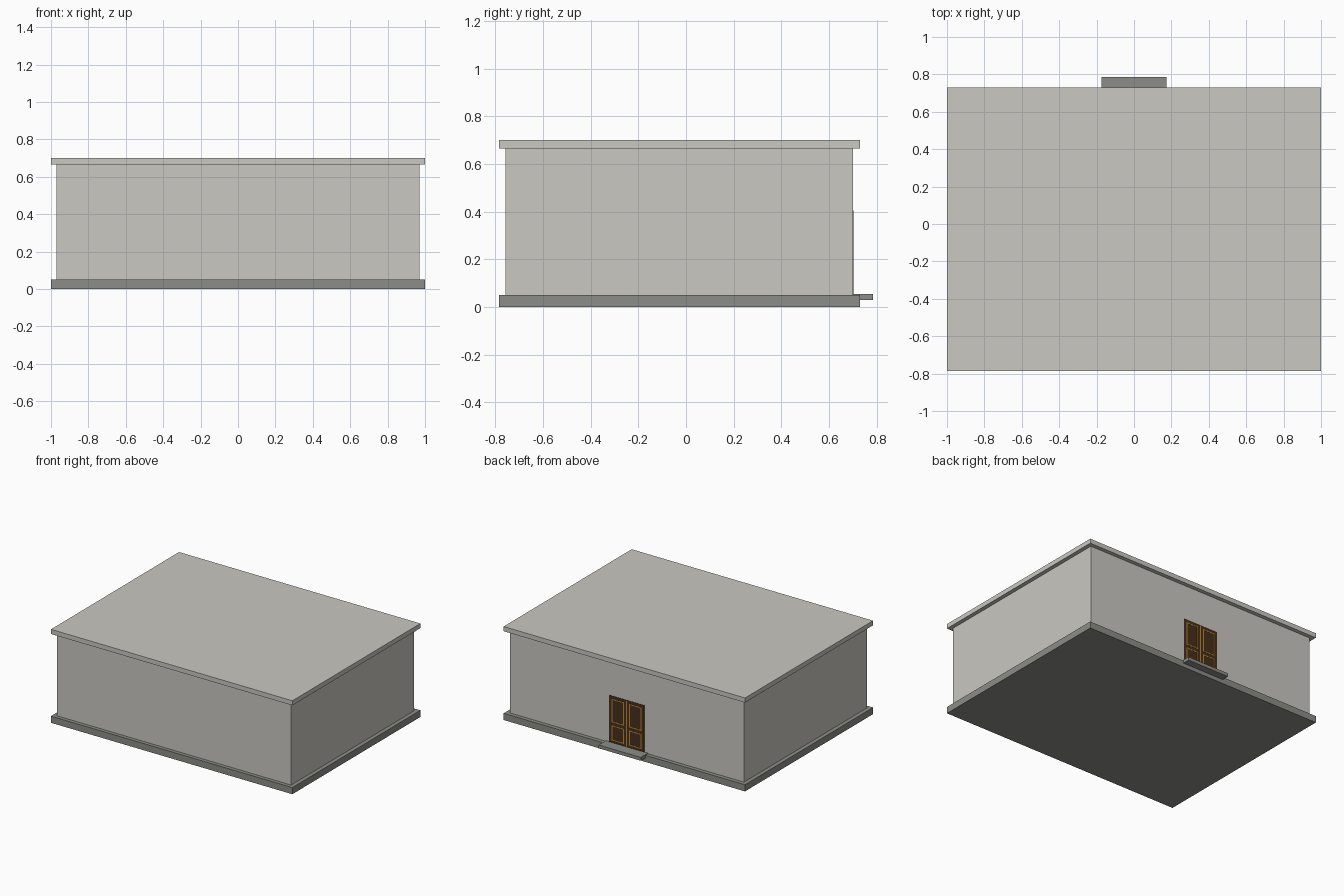
import bpy

if "Cube" in bpy.data.objects:
    bpy.data.objects.remove(bpy.data.objects["Cube"])


def material(name, srgb):
    """Flat material from an sRGB colour."""
    lin = [c / 12.92 if c <= 0.04045 else ((c + 0.055) / 1.055) ** 2.4 for c in srgb]
    m = bpy.data.materials.new(name)
    m.diffuse_color = (*lin, 1)
    m.use_nodes = True
    m.node_tree.nodes["Principled BSDF"].inputs["Base Color"].default_value = m.diffuse_color
    return m


PLASTER = material("pale_plaster", (0.79, 0.785, 0.76))
STONE = material("grey_stone", (0.55, 0.555, 0.53))
WOOD = material("dark_wood", (0.27, 0.185, 0.11))
GOLD = material("gold_trim", (0.74, 0.53, 0.18))


def box(name, mat, x, y, z):
    """Box spanning the given (min, max) ranges."""
    spans = (x, y, z)
    bpy.ops.mesh.primitive_cube_add(size=1, location=[(a + b) / 2 for a, b in spans])
    ob = bpy.context.object
    ob.name = name
    ob.scale = [b - a for a, b in spans]
    bpy.ops.object.transform_apply(location=False, rotation=False, scale=True)
    ob.data.materials.append(mat)
    return ob


# Main building
box("foundation", STONE, (-1, 1), (-0.785, 0.73), (0, 0.05))
box("walls", PLASTER, (-0.97, 0.97), (-0.757, 0.70), (0.05, 0.665))
box("roof_slab", PLASTER, (-1, 1), (-0.785, 0.73), (0.665, 0.70))

# Doorstep at the back
box("doorstep", STONE, (-0.175, 0.175), (0.70, 0.785), (0.03, 0.055))

# Double door: thin plate with gold panel outlines
box("double_door", WOOD, (-0.145, 0.145), (0.70, 0.702), (0.05, 0.405))
TRIM_Y = (0.7015, 0.7035)
T = 0.007
box("door_centre_trim", GOLD, (-T / 2, T / 2), TRIM_Y, (0.055, 0.40))
for side, x0 in (("left", 0.022), ("right", -0.124)):
    x1 = x0 + 0.102
    for level, z0, z1 in (("lower", 0.072, 0.185), ("upper", 0.208, 0.383)):
        name = f"{side}_{level}_panel_trim"
        for i, (xs, zs) in enumerate((
                ((x0, x1), (z0, z0 + T)), ((x0, x1), (z1 - T, z1)),
                ((x0, x0 + T), (z0 + T, z1 - T)), ((x1 - T, x1), (z0 + T, z1 - T)))):
            box(f"{name}_{i + 1}", GOLD, xs, TRIM_Y, zs)
